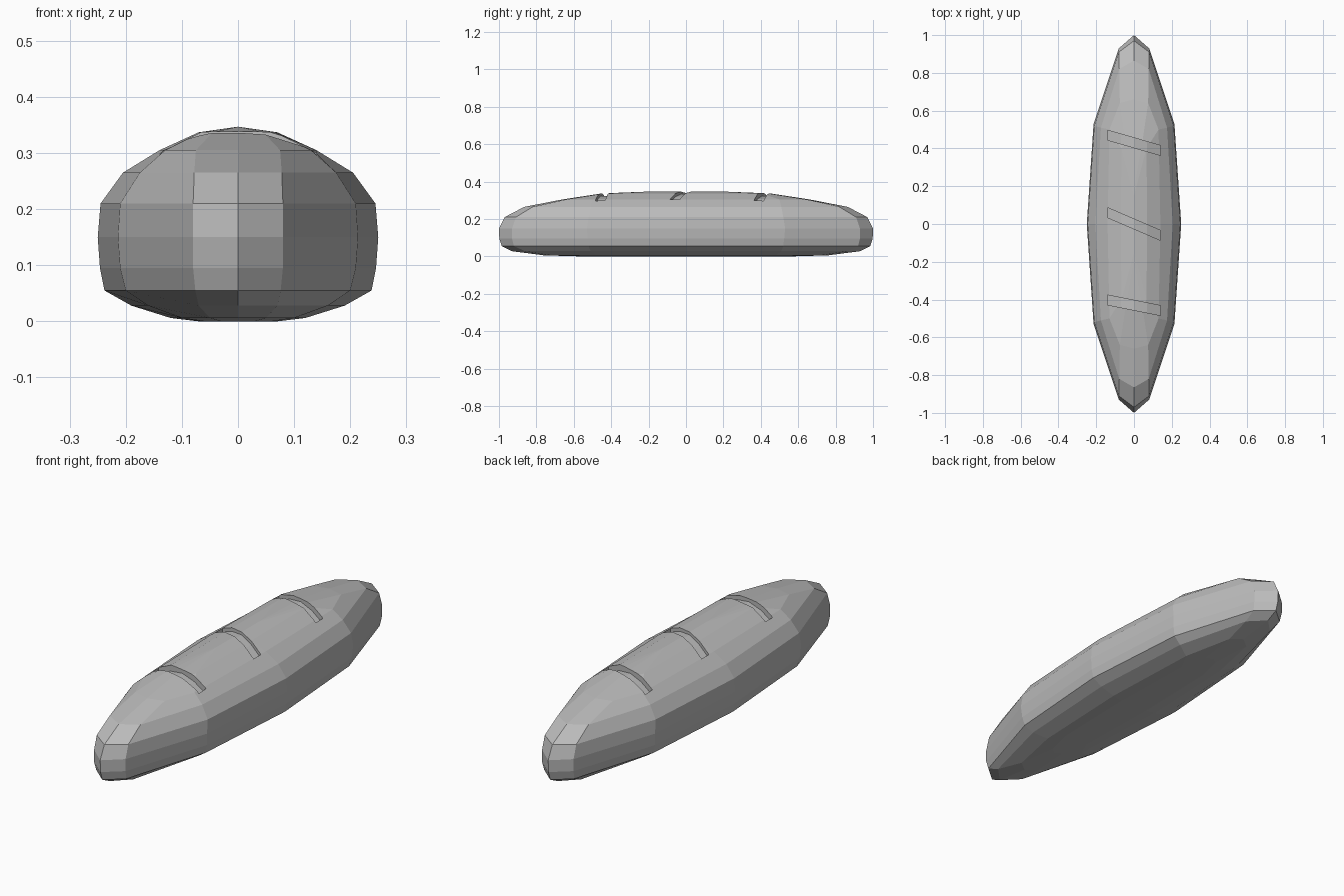
import bpy
import bmesh

default_cube = bpy.data.objects.get("Cube")
if default_cube:
    bpy.data.objects.remove(default_cube, do_unlink=True)

# One plain grey for the whole loaf
crust = bpy.data.materials.new("crust_grey")
crust.use_nodes = True
crust_colour = (0.5, 0.5, 0.5, 1.0)
crust.diffuse_color = crust_colour
crust.node_tree.nodes["Principled BSDF"].inputs["Base Color"].default_value = crust_colour


def mesh_object(name, bm):
    """Turn a bmesh into a flat shaded object."""
    bmesh.ops.recalc_face_normals(bm, faces=bm.faces[:])
    mesh = bpy.data.meshes.new(name)
    bm.to_mesh(mesh)
    bm.free()
    mesh.materials.append(crust)
    obj = bpy.data.objects.new(name, mesh)
    bpy.context.scene.collection.objects.link(obj)
    return obj


def loaf_ring(length, nose, shoulder, width):
    """Mirror one quarter of a pointed outline into a closed ring."""
    quarter = [(0, length), nose, shoulder, (width, 0)]
    right = quarter + [(x, -y) for x, y in reversed(quarter[:-1])]
    left = [(-x, y) for x, y in reversed(right[1:-1])]
    return right + left


# Loaf layers from base to ridge: height, half length, nose, shoulder, half width
layers = [
    (0.0, 0.55, (0.03, 0.53), (0.06, 0.4), 0.07),
    (0.006, 0.76, (0.05, 0.72), (0.1, 0.48), 0.12),
    (0.028, 0.93, (0.07, 0.86), (0.16, 0.51), 0.19),
    (0.055, 0.985, (0.076, 0.92), (0.2, 0.52), 0.238),
    (0.095, 0.998, (0.08, 0.93), (0.21, 0.525), 0.246),
    (0.15, 1.0, (0.08, 0.93), (0.214, 0.53), 0.25),
    (0.21, 0.97, (0.08, 0.91), (0.21, 0.52), 0.245),
    (0.265, 0.865, (0.078, 0.82), (0.175, 0.51), 0.205),
    (0.305, 0.66, (0.075, 0.64), (0.13, 0.5), 0.14),
    (0.337, 0.45, (0.045, 0.44), (0.066, 0.4), 0.07),
    (0.347, 0.2, (0, 0.18), (0, 0.15), 0),
]

bm = bmesh.new()
rings = []
for z, *outline in layers:
    rings.append([bm.verts.new((x, y, z)) for x, y in loaf_ring(*outline)])
for low, high in zip(rings, rings[1:]):
    for i in range(len(low)):
        j = (i + 1) % len(low)
        bm.faces.new((low[i], low[j], high[j], high[i]))
bm.faces.new(rings[0])
bmesh.ops.remove_doubles(bm, verts=bm.verts[:], dist=0.0005)
loaf = mesh_object("bread_loaf", bm)


def score_cutter(name, centre, slope, drop):
    """Slanted band with an arched underside that follows the crust."""
    arch = [(-0.14, 0.287), (-0.07, 0.32), (0, 0.334), (0.07, 0.32), (0.14, 0.287)]
    outline = [(x, z - drop) for x, z in arch] + [(0.14, 0.5), (-0.14, 0.5)]
    bm = bmesh.new()
    front, back = [
        [bm.verts.new((x, centre + slope * x + side * 0.026, z)) for x, z in outline]
        for side in (-1, 1)
    ]
    bm.faces.new(front)
    bm.faces.new(back)
    for i in range(len(outline)):
        j = (i + 1) % len(outline)
        bm.faces.new((front[i], front[j], back[j], back[i]))
    cutter = mesh_object(name, bm)
    cutter.hide_render = True
    return cutter


# Three diagonal scores across the top
for name, centre, slope, drop in [
    ("front_score", -0.43, -0.2, 0.012),
    ("middle_score", 0.0, -0.43, 0.0),
    ("back_score", 0.43, -0.29, 0.012),
]:
    cutter = score_cutter(name, centre, slope, drop)
    cut = loaf.modifiers.new(name, "BOOLEAN")
    cut.operation = "DIFFERENCE"
    cut.solver = "EXACT"
    cut.object = cutter
    bpy.context.view_layer.objects.active = loaf
    bpy.ops.object.modifier_apply(modifier=cut.name)
    bpy.data.objects.remove(cutter, do_unlink=True)
